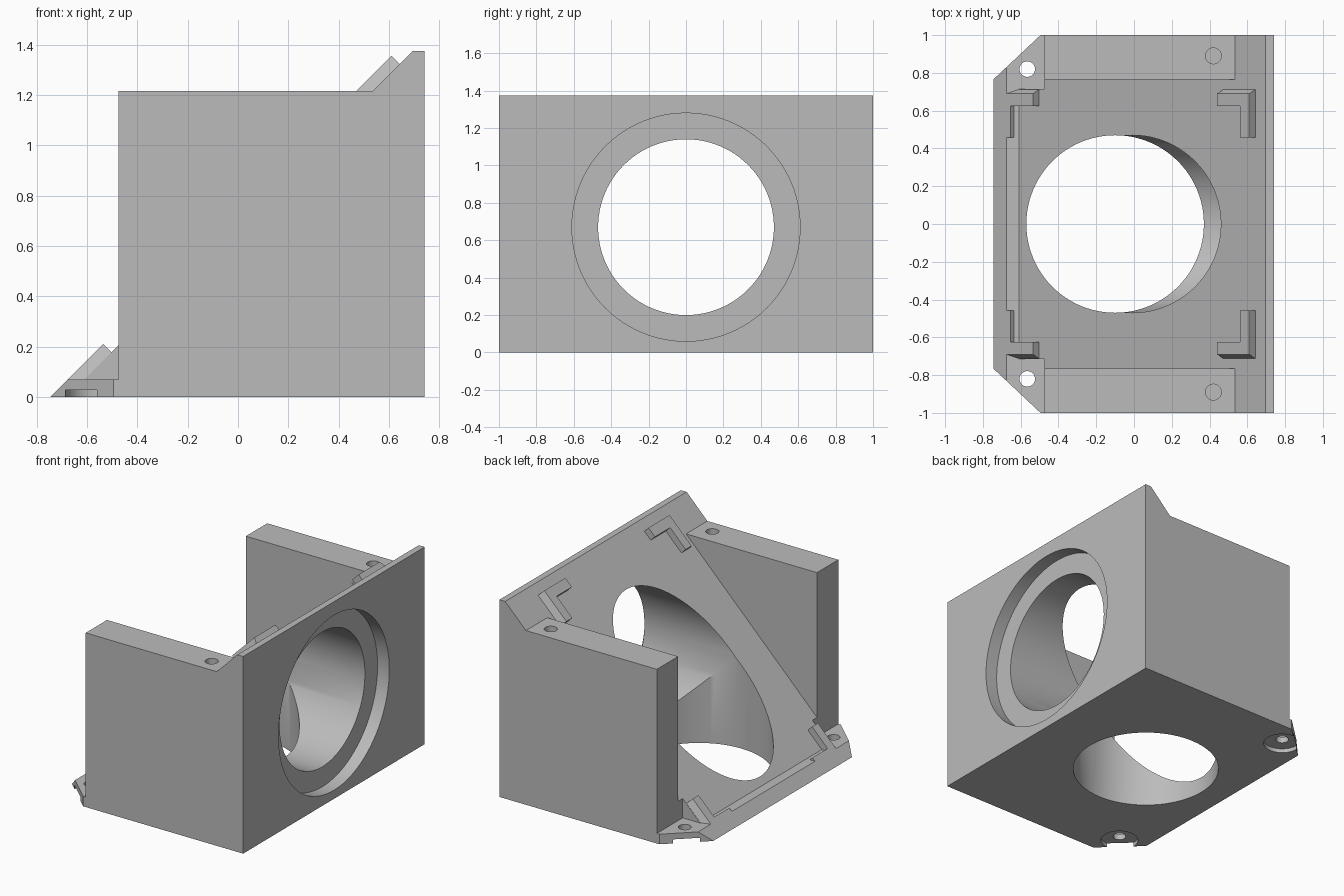
import bpy, bmesh, math
from mathutils import Matrix, Vector

cube = bpy.data.objects.get("Cube")
if cube:
    bpy.data.objects.remove(cube, do_unlink=True)

grey = bpy.data.materials.new("plain grey")
grey.use_nodes = True
grey.diffuse_color = (0.5, 0.5, 0.5, 1)
grey.node_tree.nodes["Principled BSDF"].inputs["Base Color"].default_value = (0.5, 0.5, 0.5, 1)


def make_object(name, bm):
    bmesh.ops.recalc_face_normals(bm, faces=bm.faces)
    mesh = bpy.data.meshes.new(name)
    bm.to_mesh(mesh)
    bm.free()
    mesh.materials.append(grey)
    obj = bpy.data.objects.new(name, mesh)
    bpy.context.collection.objects.link(obj)
    return obj


def loft(name, start, end):
    """Solid between two matching outlines."""
    bm = bmesh.new()
    a = [bm.verts.new(p) for p in start]
    b = [bm.verts.new(p) for p in end]
    bm.faces.new(a)
    bm.faces.new(b)
    for i in range(len(a)):
        j = (i + 1) % len(a)
        bm.faces.new((a[i], a[j], b[j], b[i]))
    return make_object(name, bm)


def side_prism(name, profile, y0, y1):
    return loft(name, [(x, y0, z) for x, z in profile], [(x, y1, z) for x, z in profile])


def cylinder(name, centre, radius, depth, axis="Z", sides=96):
    bm = bmesh.new()
    turn = Matrix.Rotation(math.pi / 2, 4, "Y") if axis == "X" else Matrix()
    bmesh.ops.create_cone(bm, cap_ends=True, segments=sides, radius1=radius, radius2=radius,
                          depth=depth, matrix=Matrix.Translation(Vector(centre)) @ turn)
    return make_object(name, bm)


def select_only(obj):
    bpy.ops.object.select_all(action="DESELECT")
    obj.select_set(True)
    bpy.context.view_layer.objects.active = obj


def combine(target, tool, operation="DIFFERENCE"):
    select_only(target)
    mod = target.modifiers.new("combine", "BOOLEAN")
    mod.operation = operation
    mod.solver = "EXACT"
    mod.object = tool
    bpy.ops.object.modifier_apply(modifier=mod.name)
    bpy.data.objects.remove(tool, do_unlink=True)


# Full-width housing with low front foot and raised rear lip
housing = side_prism("housing", [(-.745, 0), (.74, 0), (.74, 1.375), (.695, 1.375), (.535, 1.215),
                                 (-.475, 1.215), (-.475, .07), (-.675, .07)], -1, 1)

# Foot of the ramp, then the pocket that leaves the 45 degree ramp and two side walls
combine(housing, side_prism("ramp_foot", [(-.645, .03), (-.4, .03), (-.4, .5), (-.645, .5)],
                            -.715, .715), "UNION")
combine(housing, side_prism("pocket", [(-.61, .07), (.535, 1.215), (.535, 1.6), (-.9, 1.6), (-.9, .07)],
                            -.765, .765))

# Crossing bores and the shallow round recess
combine(housing, cylinder("upright_bore", (-.1, 0, .7), .47, 1.8))
combine(housing, cylinder("level_bore", (0, 0, .67), .47, 2.4, "X"))
combine(housing, cylinder("round_recess", (.8, 0, .67), .61, .3, "X"))

for s in (-1, 1):
    # Clipped foot corners
    corner = [(-.995, .53 * s), (-.245, 1.235 * s), (-.995, 1.235 * s)]
    combine(housing, loft("corner_cut", [(x, y, -.2) for x, y in corner],
                          [(x, y, .3) for x, y in corner]))
    # Screw holes, their undersides and the blind holes on the wall tops
    combine(housing, cylinder("screw_hole", (-.565, .82 * s, .05), .041, .3, sides=48))
    combine(housing, cylinder("screw_recess", (-.565, .82 * s, -.022), .12, .1, sides=48))
    combine(housing, cylinder("blind_hole", (.42, .89 * s, 1.215), .042, .5, sides=48))

select_only(housing)
bpy.ops.object.shade_smooth_by_angle(angle=math.radians(30))


# L-shaped stops standing square to the ramp, with sloping outer sides
def corner_stop(name, outline, s, sink=.036):
    top = [(x, y * s, x + .745) for x, y in outline]
    base = [(x + sink, (.715 if y == .69 else y) * s, x + .745 - sink) for x, y in outline]
    return loft(name, top, base)


upper = [(.44, .69), (.61, .69), (.61, .458), (.56, .458), (.56, .625), (.44, .625)]
lower = [(-.675, .69), (-.535, .69), (-.535, .625), (-.655, .625), (-.655, .458), (-.675, .458)]
for s, side in ((-1, "front"), (1, "back")):
    corner_stop("upper_stop_" + side, upper, s)
    corner_stop("lower_stop_" + side, lower, s)
